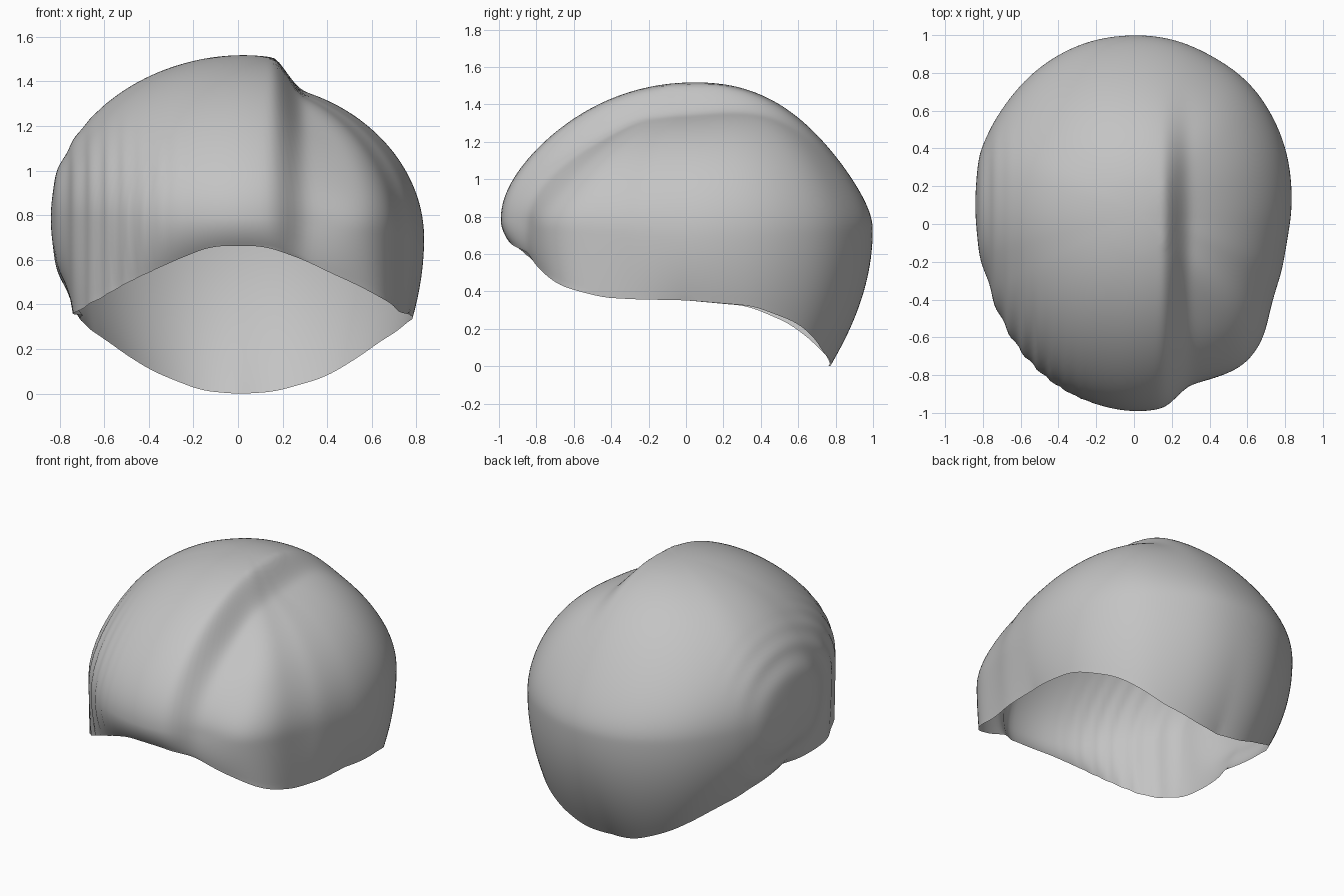
import bpy, bmesh, math

if "Cube" in bpy.data.objects:
    bpy.data.objects.remove(bpy.data.objects["Cube"])

# Plan outline: (azimuth in degrees, radius), and lower rim: (azimuth, height)
OUTLINE = [(0, .825), (14, .857), (27, .897), (51, .965), (66, .98), (78, 1.0),
           (90, 1.0), (105, .995), (121, .968), (139, .925), (152, .905),
           (168, .86), (180, .84), (198, .825), (215, .86), (228, .90),
           (245, .95), (258, .975), (270, .995), (286, .985), (302, .945),
           (314, .94), (331, .83), (353, .81)]
RIM = [(0, .355), (25, .325), (43, .235), (62, .075), (78, .01), (90, 0),
       (102, .015), (118, .10), (137, .235), (155, .325), (180, .355),
       (200, .36), (212, .37), (226, .43), (236, .50), (244, .55),
       (251, .595), (263, .665), (277, .665), (289, .60), (296, .55),
       (304, .50), (314, .43), (328, .37), (340, .36)]
TOP = 1.52
AROUND, UPPER, LOWER = 192, 56, 20


def step(a, b, v):
    t = min(1, max(0, (v - a) / (b - a)))
    return t * t * (3 - 2 * t)


def lookup(table, deg):
    """Periodic linear interpolation."""
    deg %= 360
    pts = table + [(table[0][0] + 360, table[0][1])]
    for (a, u), (b, v) in zip(pts, pts[1:]):
        if a <= deg <= b:
            return u + (v - u) * (deg - a) / (b - a)


def smooth_lookup(table, deg, width):
    return sum(lookup(table, deg + width * k / 4) for k in range(-4, 5)) / 9


def parting(x, y, z):
    """The right side sits lower than the left, with the step along x = 0.23."""
    part = step(.15, .30, x) * (1 - step(0, .85, y))
    side = 1 - step(.28, .6, x)
    high = step(.75, 1.1, z)
    push = part * (side + (1 - side) * high * .5) * step(.45, .8, z)
    y += .085 * push * step(0, .6, -y)
    if z > .7:
        z = .7 + (z - .7) * (1 - .165 * part)
    return x, y, z


def ripple(x, y, z):
    """Combed strand ripples on the left and front."""
    m = step(.1, .6, -x) * (1 - step(1.0, 1.35, z)) * (1 - step(.1, .6, y))
    return 1 + .006 * m * math.sin(2 * math.pi * x / .075)


def point(deg, row):
    a = math.radians(deg)
    radius = smooth_lookup(OUTLINE, deg, 6)
    s, c = math.sin(a), math.cos(a)
    # height of the widest level, lower at the back and on the right
    mid = .79 - .06 * max(0, s) ** 2 - .09 * max(0, c) ** 2
    shift = 0
    if row <= UPPER:                       # dome, crown slightly to the back
        phi = math.pi / 2 * (1 - row / UPPER)
        r = radius * math.cos(phi)
        k = (.30 if s > 0 else .16) * s * s
        z = mid + (TOP - mid) * math.sin(phi)
        z -= k * math.sin(phi) * math.cos(phi) ** 3
        shift = math.sin(phi) ** 3
    else:                                  # skirt curling in to the rim
        rim = smooth_lookup(RIM, deg, 4)
        h = (mid - rim) * (row - UPPER) / LOWER
        diag = abs(math.sin(2 * a))
        coef = .45 + .3 * max(0, -c) ** 2
        if s > 0:
            coef -= .12 * diag
        else:                              # front corners hang straight
            coef = coef * (1 - diag) + 2.6 * s ** 10
        r = radius - coef * h * h
        z = mid - h
    return parting(r * c + .025 * shift, r * s + .05 * shift, z)


# Hair shell
bm = bmesh.new()
top = bm.verts.new(point(0, 0))
rings = [[bm.verts.new(point(360 * i / AROUND, row)) for i in range(AROUND)]
         for row in range(1, UPPER + LOWER + 1)]
for i in range(AROUND):
    j = (i + 1) % AROUND
    bm.faces.new((top, rings[0][i], rings[0][j]))
    for p, q in zip(rings, rings[1:]):
        bm.faces.new((p[i], q[i], q[j], p[j]))

# Soften the shell, leaving the rim and crown in place
soft = [v for ring in rings[8:-1] for v in ring]
for _ in range(4):
    bmesh.ops.smooth_vert(bm, verts=soft, factor=.5,
                          use_axis_x=True, use_axis_y=True, use_axis_z=True)
low = min(v.co.z for v in bm.verts)
for v in bm.verts:
    v.co.z -= low
    r = ripple(*v.co)
    v.co.x *= r
    v.co.y *= r
for f in bm.faces:
    f.smooth = True

mesh = bpy.data.meshes.new("hair_shell")
bm.to_mesh(mesh)
bm.free()
grey = bpy.data.materials.new("plain grey")
grey.diffuse_color = (.55, .55, .55, 1)
grey.use_nodes = True
grey.node_tree.nodes["Principled BSDF"].inputs["Base Color"].default_value = grey.diffuse_color
mesh.materials.append(grey)
hair = bpy.data.objects.new("hair_shell", mesh)
bpy.context.collection.objects.link(hair)
